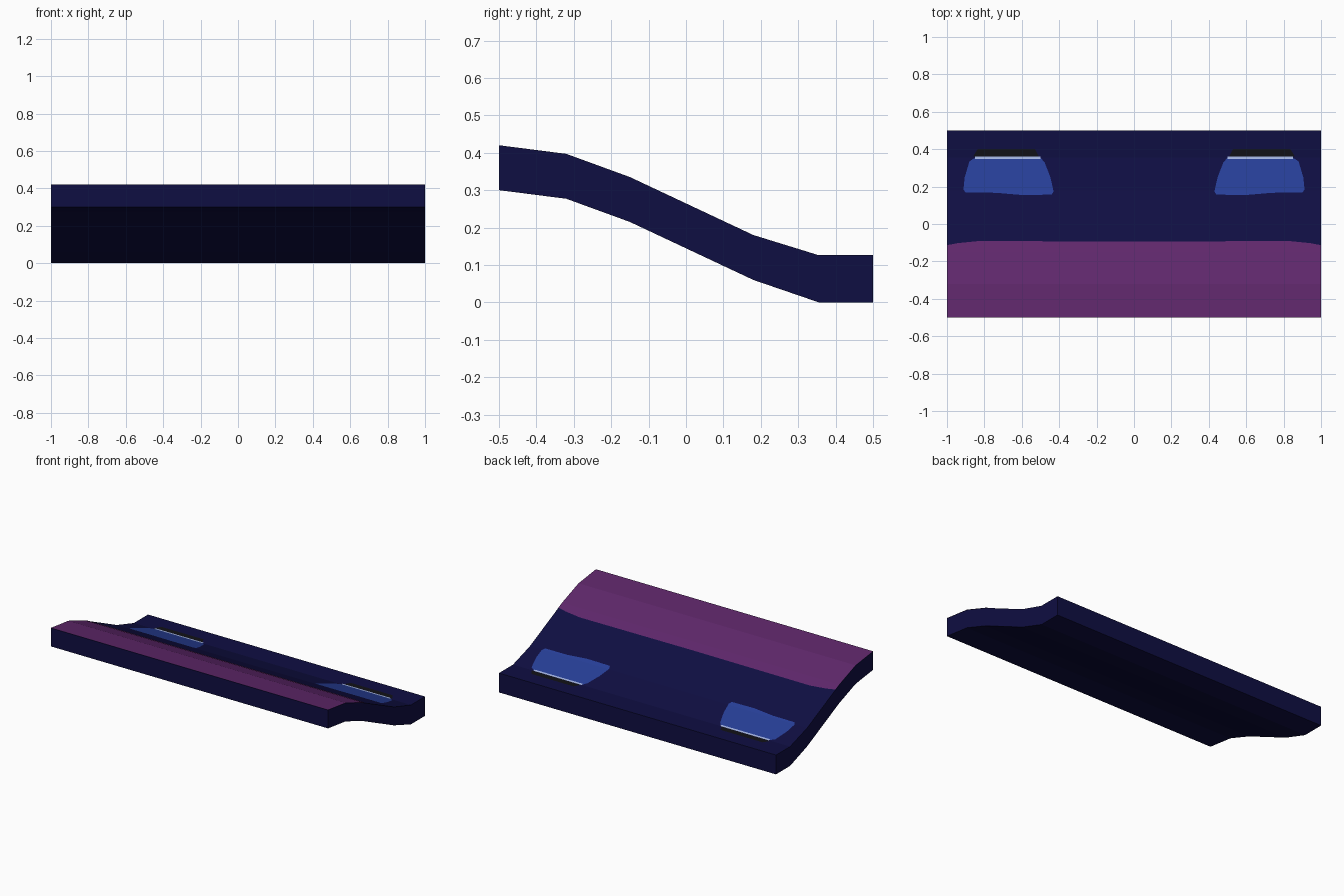
import bpy, bmesh

if "Cube" in bpy.data.objects:
    bpy.data.objects.remove(bpy.data.objects["Cube"])

# upper surface profile (y, z) and underside profile
TOP = [(-0.5, 0.42), (-0.32, 0.397), (-0.15, 0.335), (0.18, 0.18), (0.355, 0.126), (0.5, 0.126)]
UNDER = [(-0.5, 0.30), (-0.32, 0.277), (-0.15, 0.215), (0.18, 0.06), (0.355, 0.0), (0.5, 0.0)]


def material(name, rgb):
    m = bpy.data.materials.new(name)
    lin = [((c / 255 + 0.055) / 1.055) ** 2.4 if c > 10 else c / 255 / 12.92 for c in rgb]
    m.diffuse_color = (*lin, 1)
    m.use_nodes = True
    m.node_tree.nodes["Principled BSDF"].inputs["Base Color"].default_value = m.diffuse_color
    return m


navy = material("navy", (15, 14, 66))
purple = material("purple", (95, 39, 107))
blue = material("blue", (39, 63, 152))
pale = material("pale_blue", (165, 182, 228))
black = material("near_black", (17, 17, 23))


def surface_z(y):
    for (y0, z0), (y1, z1) in zip(TOP, TOP[1:]):
        if y <= y1 + 1e-6:
            return z0 + (z1 - z0) * (y - y0) / (y1 - y0)
    return TOP[-1][1]


def finish(bm, name, mat):
    me = bpy.data.meshes.new(name)
    bm.to_mesh(me)
    bm.free()
    me.materials.append(mat)
    ob = bpy.data.objects.new(name, me)
    bpy.context.collection.objects.link(ob)


def painted_sheet(name, outline, mat, lift=0.0015):
    """Flat outline cut at the profile bends and draped over the slope."""
    bm = bmesh.new()
    face = bm.faces.new([bm.verts.new((x, y, 0)) for x, y in outline])
    face.normal_update()
    if face.normal.z < 0:
        face.normal_flip()
    for y, _ in TOP[1:-1]:
        bmesh.ops.bisect_plane(bm, geom=bm.verts[:] + bm.edges[:] + bm.faces[:],
                               plane_co=(0, y, 0), plane_no=(0, 1, 0))
    for v in bm.verts:
        v.co.z = surface_z(v.co.y) + lift
    finish(bm, name, mat)


# sloping body: strip quads extruded across x, with side caps
bm = bmesh.new()
left, right = [[(bm.verts.new((x, *t)), bm.verts.new((x, *u))) for t, u in zip(TOP, UNDER)]
               for x in (-1, 1)]
for i in range(len(TOP) - 1):
    for k in (0, 1):
        bm.faces.new((left[i][k], right[i][k], right[i + 1][k], left[i + 1][k]))
    for s in (left, right):
        bm.faces.new((s[i][0], s[i + 1][0], s[i + 1][1], s[i][1]))
for i in (0, -1):
    bm.faces.new((left[i][0], right[i][0], right[i][1], left[i][1]))
bmesh.ops.recalc_face_normals(bm, faces=bm.faces[:])
finish(bm, "sloped_panel", navy)

# purple upper band
painted_sheet("upper_band", [(-1, -0.5), (1, -0.5), (1, -0.113), (0.94, -0.102), (0.83, -0.091),
                             (0, -0.094), (-0.83, -0.091), (-0.94, -0.102), (-1, -0.113)], purple)

# rounded windows with pale edge and dark recess, mirrored left and right
WINDOW = [(0.43, 0.175), (0.44, 0.157), (0.6, 0.155), (0.74, 0.167), (0.90, 0.168), (0.912, 0.185),
          (0.905, 0.25), (0.88, 0.335), (0.85, 0.354), (0.50, 0.354), (0.478, 0.33), (0.447, 0.25)]
EDGE = [(0.50, 0.348), (0.85, 0.348), (0.85, 0.362), (0.50, 0.362)]
RECESS = [(0.51, 0.361), (0.86, 0.361), (0.835, 0.402), (0.53, 0.402)]
for side, s in (("left", -1), ("right", 1)):
    for part, pts, mat, lift in (("window", WINDOW, blue, 0.0015), ("window_edge", EDGE, pale, 0.003),
                                 ("window_recess", RECESS, black, 0.0015)):
        painted_sheet(f"{part}_{side}", [(s * x, y) for x, y in pts], mat, lift)
